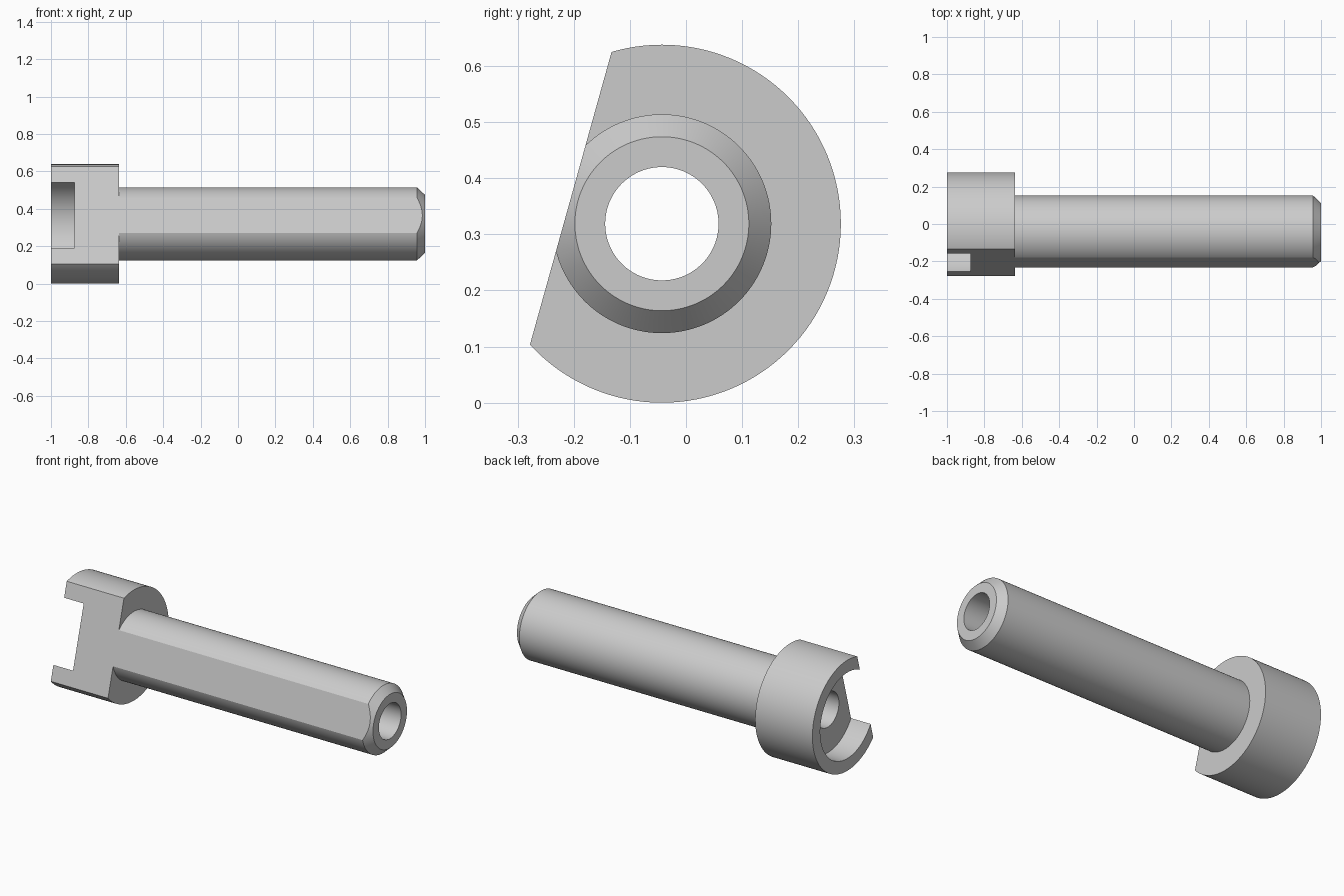
import bpy
import bmesh
import math
from mathutils import Vector

cube = bpy.data.objects.get("Cube")
if cube:
    bpy.data.objects.remove(cube)

SEGMENTS = 128
AXIS = Vector((0, -0.043, 0.319))      # centre line of the turned part
FLAT_NORMAL = Vector((0, -0.963, 0.2685)).normalized()
FLAT_DISTANCE = 0.1686

# Closed half-section (x, radius): head, shaft, end chamfer, bore, counterbore
HEAD_R, SHAFT_R, TIP_R, BORE_R, RECESS_R = 0.319, 0.195, 0.155, 0.101, 0.248
section = [
    (-1, HEAD_R), (-0.635, HEAD_R),
    (-0.635, SHAFT_R), (0.957, SHAFT_R),
    (1, TIP_R), (1, BORE_R),
    (-0.875, BORE_R), (-0.875, RECESS_R), (-1, RECESS_R),
]

# Turn the section around the x axis
bm = bmesh.new()
verts = [bm.verts.new((x, 0, r)) for x, r in section]
edges = [bm.edges.new((v, verts[(i + 1) % len(verts)])) for i, v in enumerate(verts)]
bmesh.ops.spin(bm, geom=verts + edges, cent=(0, 0, 0), axis=(1, 0, 0),
               angle=math.tau, steps=SEGMENTS, use_merge=True)
bmesh.ops.remove_doubles(bm, verts=bm.verts[:], dist=1e-5)

# Mill the long flat through head and shaft
cut = bmesh.ops.bisect_plane(bm, geom=bm.verts[:] + bm.edges[:] + bm.faces[:],
                             dist=1e-6, plane_co=FLAT_NORMAL * FLAT_DISTANCE,
                             plane_no=FLAT_NORMAL, clear_outer=True)
rim = [e for e in bm.edges if e.is_boundary]
bmesh.ops.holes_fill(bm, edges=rim, sides=0)
bmesh.ops.recalc_face_normals(bm, faces=bm.faces[:])
bmesh.ops.translate(bm, verts=bm.verts[:], vec=AXIS)

mesh = bpy.data.meshes.new("flatted_sleeve")
bm.to_mesh(mesh)
bm.free()
sleeve = bpy.data.objects.new("flatted_sleeve", mesh)
bpy.context.collection.objects.link(sleeve)

# Plain grey metal
grey = bpy.data.materials.new("light_grey")
grey.use_nodes = True
colour = (0.6, 0.6, 0.6, 1)
grey.diffuse_color = colour
grey.node_tree.nodes["Principled BSDF"].inputs["Base Color"].default_value = colour
mesh.materials.append(grey)

bpy.ops.object.select_all(action="DESELECT")
sleeve.select_set(True)
bpy.context.view_layer.objects.active = sleeve
bpy.ops.object.shade_smooth_by_angle(angle=math.radians(25))
